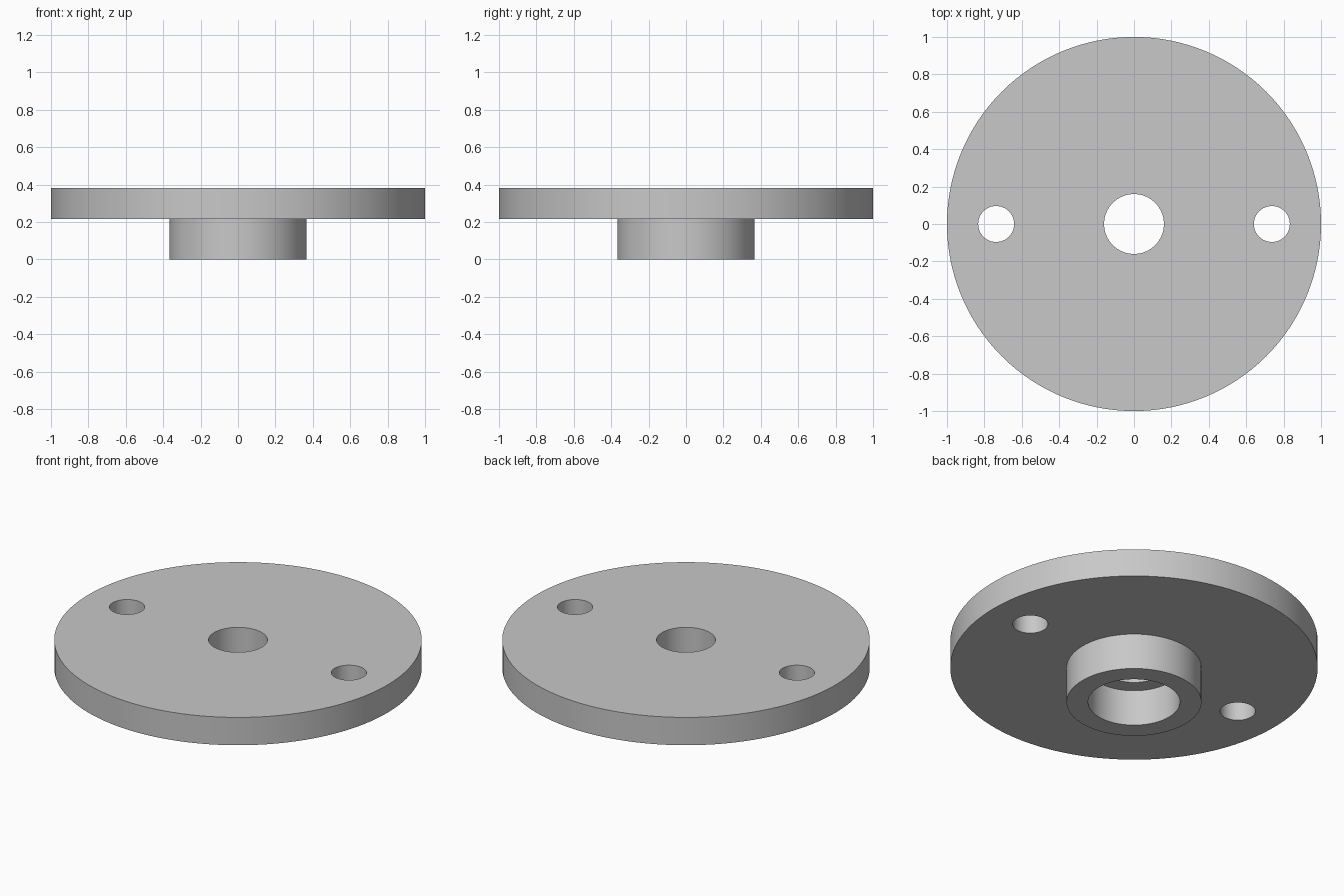
import bpy
import bmesh
from math import radians, tau
from mathutils import Matrix, Vector

cube = bpy.data.objects.get("Cube")
if cube:
    bpy.data.objects.remove(cube, do_unlink=True)

SEGMENTS = 128
HUB_HEIGHT = 0.216
TOP = 0.383
BORE, COUNTERBORE, HUB, RIM = 0.16, 0.25, 0.367, 1.0
BOLT_RADIUS, BOLT_OFFSET = 0.096, 0.737

grey = bpy.data.materials.new("grey_metal")
grey.use_nodes = True
colour = (0.58, 0.58, 0.58, 1)
grey.diffuse_color = colour
grey.node_tree.nodes["Principled BSDF"].inputs["Base Color"].default_value = colour


def make_object(name, bm):
    bmesh.ops.recalc_face_normals(bm, faces=bm.faces)
    mesh = bpy.data.meshes.new(name)
    bm.to_mesh(mesh)
    bm.free()
    mesh.materials.append(grey)
    obj = bpy.data.objects.new(name, mesh)
    bpy.context.collection.objects.link(obj)
    return obj


def lathe(name, profile):
    """Revolve a closed (radius, height) profile about z."""
    bm = bmesh.new()
    verts = [bm.verts.new((r, 0, z)) for r, z in profile]
    edges = [bm.edges.new((v, verts[i - 1])) for i, v in enumerate(verts)]
    bmesh.ops.spin(bm, geom=verts + edges, cent=(0, 0, 0), axis=(0, 0, 1),
                   angle=tau, steps=SEGMENTS, use_merge=True)
    bmesh.ops.remove_doubles(bm, verts=bm.verts, dist=0.0001)
    return make_object(name, bm)


# Flange with a hub below and a counterbored centre hole
flange = lathe("hub_flange", [
    (COUNTERBORE, 0), (HUB, 0), (HUB, HUB_HEIGHT), (RIM, HUB_HEIGHT),
    (RIM, TOP), (BORE, TOP), (BORE, HUB_HEIGHT), (COUNTERBORE, HUB_HEIGHT),
])

# Two bolt holes through the flange
bm = bmesh.new()
for side in (-1, 1):
    bmesh.ops.create_cone(bm, cap_ends=True, segments=64, radius1=BOLT_RADIUS,
                          radius2=BOLT_RADIUS, depth=1,
                          matrix=Matrix.Translation(Vector((side * BOLT_OFFSET, 0, TOP))))
cutter = make_object("bolt_hole_cutter", bm)
cutter.hide_render = True

bpy.ops.object.select_all(action="DESELECT")
flange.select_set(True)
bpy.context.view_layer.objects.active = flange
cut = flange.modifiers.new("bolt_holes", "BOOLEAN")
cut.operation = "DIFFERENCE"
cut.solver = "EXACT"
cut.object = cutter
bpy.ops.object.modifier_apply(modifier=cut.name)
bpy.data.objects.remove(cutter, do_unlink=True)

bpy.ops.object.shade_smooth_by_angle(angle=radians(30))
